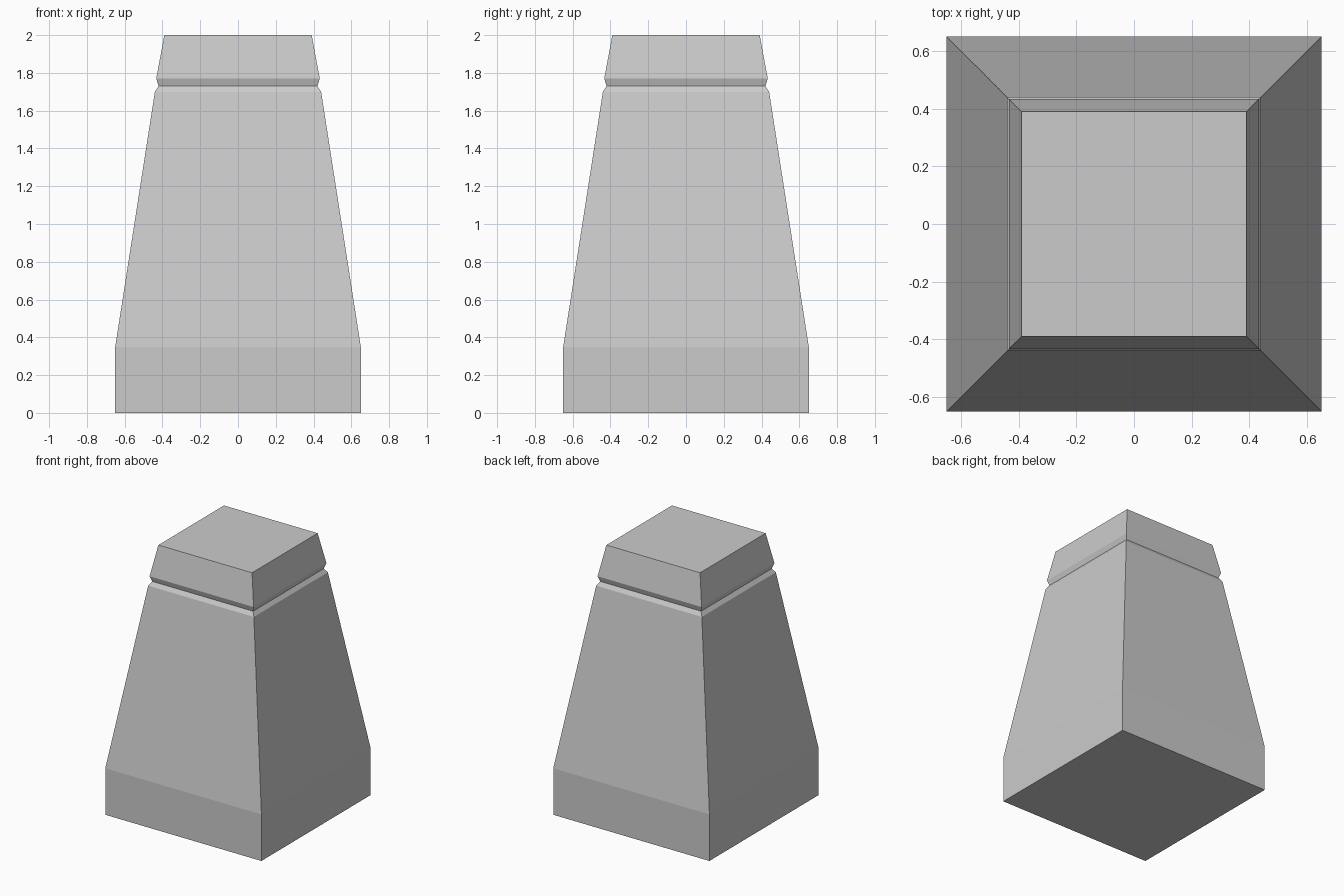
import bpy, bmesh

if "Cube" in bpy.data.objects:
    bpy.data.objects.remove(bpy.data.objects["Cube"])

# Square profile: (half width, height), from the plinth up to the cap
profile = [(0.65, 0.0), (0.65, 0.35), (0.44, 1.70),
           (0.42, 1.73), (0.433, 1.77), (0.39, 2.0)]

bm = bmesh.new()
rings = [[bm.verts.new((sx * h, sy * h, z))
          for sx, sy in ((-1, -1), (1, -1), (1, 1), (-1, 1))]
         for h, z in profile]

# Side walls between neighbouring rings
for low, high in zip(rings, rings[1:]):
    for i in range(4):
        j = (i + 1) % 4
        bm.faces.new((low[i], low[j], high[j], high[i]))

# Bottom and top
bm.faces.new(rings[0][::-1])
bm.faces.new(rings[-1])

mesh = bpy.data.meshes.new("tapered_post")
bm.to_mesh(mesh)
bm.free()
post = bpy.data.objects.new("tapered_post", mesh)
bpy.context.collection.objects.link(post)
